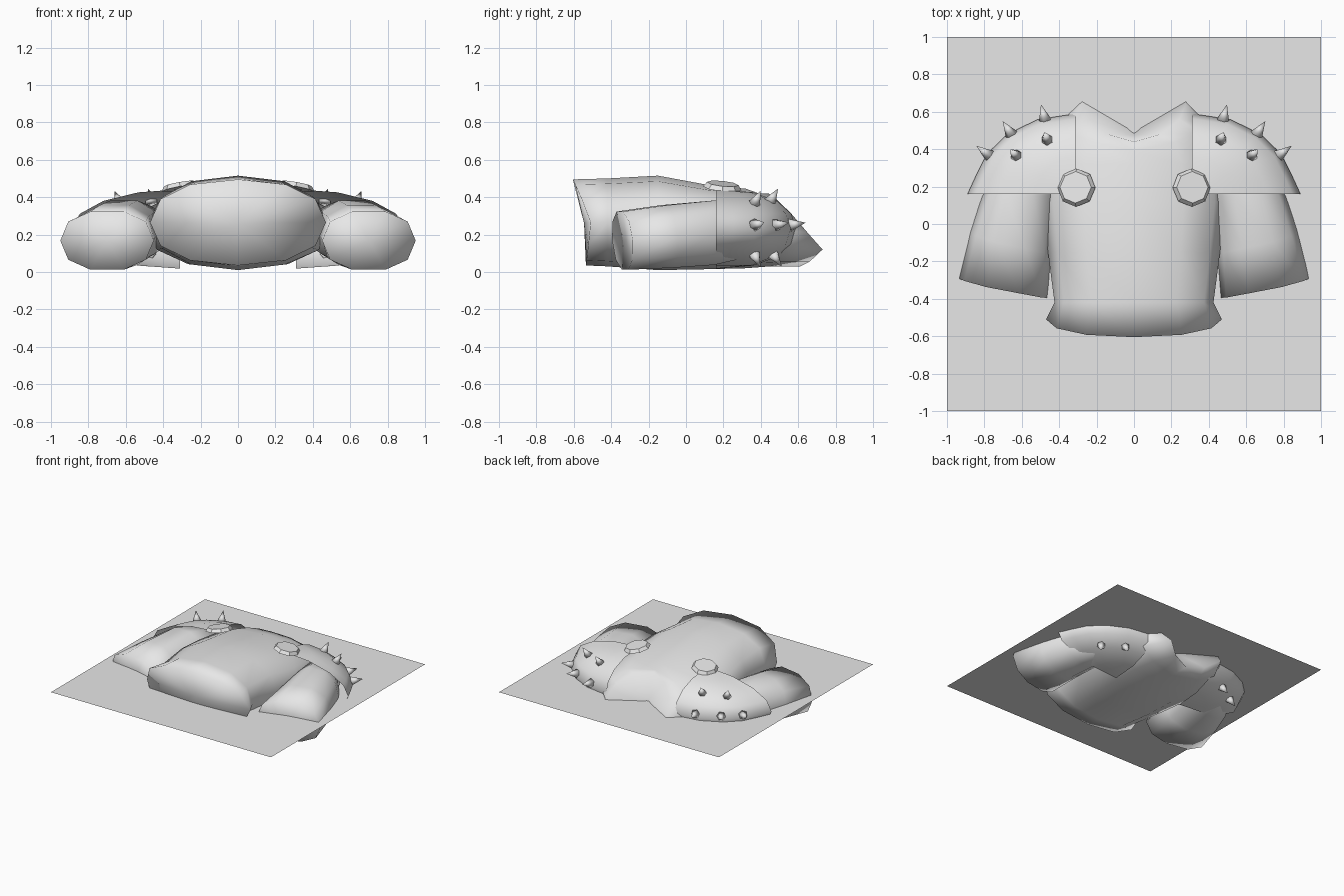
import bpy, bmesh, math
from mathutils import Vector, Euler

if "Cube" in bpy.data.objects:
    bpy.data.objects.remove(bpy.data.objects["Cube"])

grey = bpy.data.materials.new("light grey")
grey.diffuse_color = (0.8, 0.8, 0.8, 1)
grey.use_nodes = True
grey.node_tree.nodes["Principled BSDF"].inputs["Base Color"].default_value = grey.diffuse_color
cos, sin, rad = math.cos, math.sin, math.radians


def finish(name, bm, smooth=True):
    bmesh.ops.recalc_face_normals(bm, faces=bm.faces)
    me = bpy.data.meshes.new(name)
    bm.to_mesh(me)
    bm.free()
    for p in me.polygons:
        p.use_smooth = smooth
    me.materials.append(grey)
    ob = bpy.data.objects.new(name, me)
    bpy.context.collection.objects.link(ob)
    return ob


def loft(name, rings, closed=True, cap_start=None, cap_end=None):
    bm = bmesh.new()
    rows = [[bm.verts.new(p) for p in r] for r in rings]
    n = len(rows[0])
    for a, b in zip(rows, rows[1:]):
        for i in range(n if closed else n - 1):
            j = (i + 1) % n
            bm.faces.new((a[i], a[j], b[j], b[i]))
    for row, c in ((rows[0], cap_start), (rows[-1], cap_end)):
        if c:
            v = bm.verts.new(c)
            for i in range(n):
                bm.faces.new((row[i], row[(i + 1) % n], v))
    bmesh.ops.remove_doubles(bm, verts=bm.verts, dist=0.0005)
    return finish(name, bm)


def spow(v, p):
    return math.copysign(abs(v) ** p, v)


def section(y, w, z0, z1, n=12, cx=0, bend=None, p=0.88):
    """Rounded cross-section across the y axis; bend shifts y by direction."""
    pts = []
    for k in range(n):
        a = 2 * math.pi * k / n
        c, s = cos(a), sin(a)
        pts.append((cx + w * spow(c, p), y + (bend(c, s) if bend else 0),
                    (z0 + z1) / 2 + (z1 - z0) / 2 * spow(s, p)))
    return pts


# ground sheet that cuts through the garment
bm = bmesh.new()
bm.faces.new([bm.verts.new((x, y, 0.205)) for x, y in
              ((-1, -1), (1, -1), (1, 1), (-1, 1))])
finish("flat_sheet", bm, False)

# torso with curved hem and pointed collar
hem = section(-0.51, 0.47, 0.035, 0.495,
              bend=lambda c, s: -0.095 * s if s > 0 else 0.025 * s)
collar_y = {90: .44, 60: .48, 30: .56, 0: .65, -30: .73, -60: .66, -90: .61}
collar = []
for k in range(12):
    a = rad(30 * k)
    e = round(math.degrees(math.asin(max(-1, min(1, sin(a))))))
    collar.append((0.28 * cos(a), collar_y[e], 0.21 + (0.21 if e > 0 else 0.18) * sin(a)))
loft("torso", [hem,
               section(-0.42, 0.425, 0.03, 0.50),
               section(-0.15, 0.46, 0.01, 0.515),
               section(0.12, 0.49, 0.015, 0.465),
               section(0.32, 0.47, 0.02, 0.445),
               section(0.45, 0.40, 0.03, 0.42,
                       bend=lambda c, s: 0.08 * abs(c) - 0.06 * max(s, 0)),
               collar],
     cap_start=(0, -0.545, 0.26), cap_end=(0, 0.475, 0.22))

for s, side in ((-1, "left"), (1, "right")):
    # sleeve
    tilt = lambda c, z: 0.055 * c * s - 0.015 * z
    loft(side + "_sleeve", [
        section(-0.34, 0.25, 0.005, 0.33, 10, s * 0.70, tilt),
        section(-0.10, 0.22, 0.015, 0.365, 10, s * 0.66, tilt),
        section(0.15, 0.20, 0.03, 0.39, 10, s * 0.61),
        section(0.36, 0.15, 0.08, 0.36, 10, s * 0.52)],
        cap_start=(s * 0.70, -0.32, 0.17), cap_end=(s * 0.52, 0.40, 0.22))

    # shoulder guard: quarter dome with flared lower lip
    def dome(t, p, k=1.0):
        return Vector((s * (0.31 + 0.55 * k * cos(t) * cos(p)),
                       0.16 + 0.43 * k * sin(t) * cos(p) ** 0.8,
                       0.23 + 0.212 * k * sin(p)))
    lats = [rad(-90 + 22.5 * k) for k in range(9)]
    lats = [max(-1.5707, min(1.5707, p)) for p in lats]
    lip = [Vector((s * (0.31 + 0.58 * cos(p)), 0.16, 0.23 + 0.212 * sin(p))) for p in lats]
    rows = [lip] + [[dome(rad(t), p) for p in lats] for t in (13, 30, 48, 68, 90)]
    loft(side + "_shoulder_guard", rows, closed=False)

    # spikes
    bm = bmesh.new()
    for t, p in ((72, 6), (50, 6), (30, 6), (66, 46), (38, 42),
                 (66, -42), (38, -42)):
        t, p = rad(t), rad(p)
        base = dome(t, p)
        nrm = Vector((s * cos(t) * cos(p) / 0.55, sin(t) * cos(p) / 0.43,
                      sin(p) / 0.30)).normalized()
        m = Vector((0, 0, 1)).rotation_difference(nrm).to_matrix().to_4x4()
        m.translation = base + nrm * 0.03
        bmesh.ops.create_cone(bm, cap_ends=True, segments=6, radius1=0.036,
                              radius2=0, depth=0.09, matrix=m)
    finish(side + "_spikes", bm, True)

    # round clasp on the chest
    bm = bmesh.new()
    m = Euler((rad(-6), rad(s * 10), rad(22.5))).to_matrix().to_4x4()
    m = Euler((rad(-6), rad(s * 10), 0)).to_matrix().to_4x4()
    m.translation = (s * 0.31, 0.195, 0.46)
    bmesh.ops.create_cone(bm, cap_ends=True, segments=8, radius1=0.103,
                          radius2=0.085, depth=0.025, matrix=m)
    finish(side + "_clasp", bm, False)
